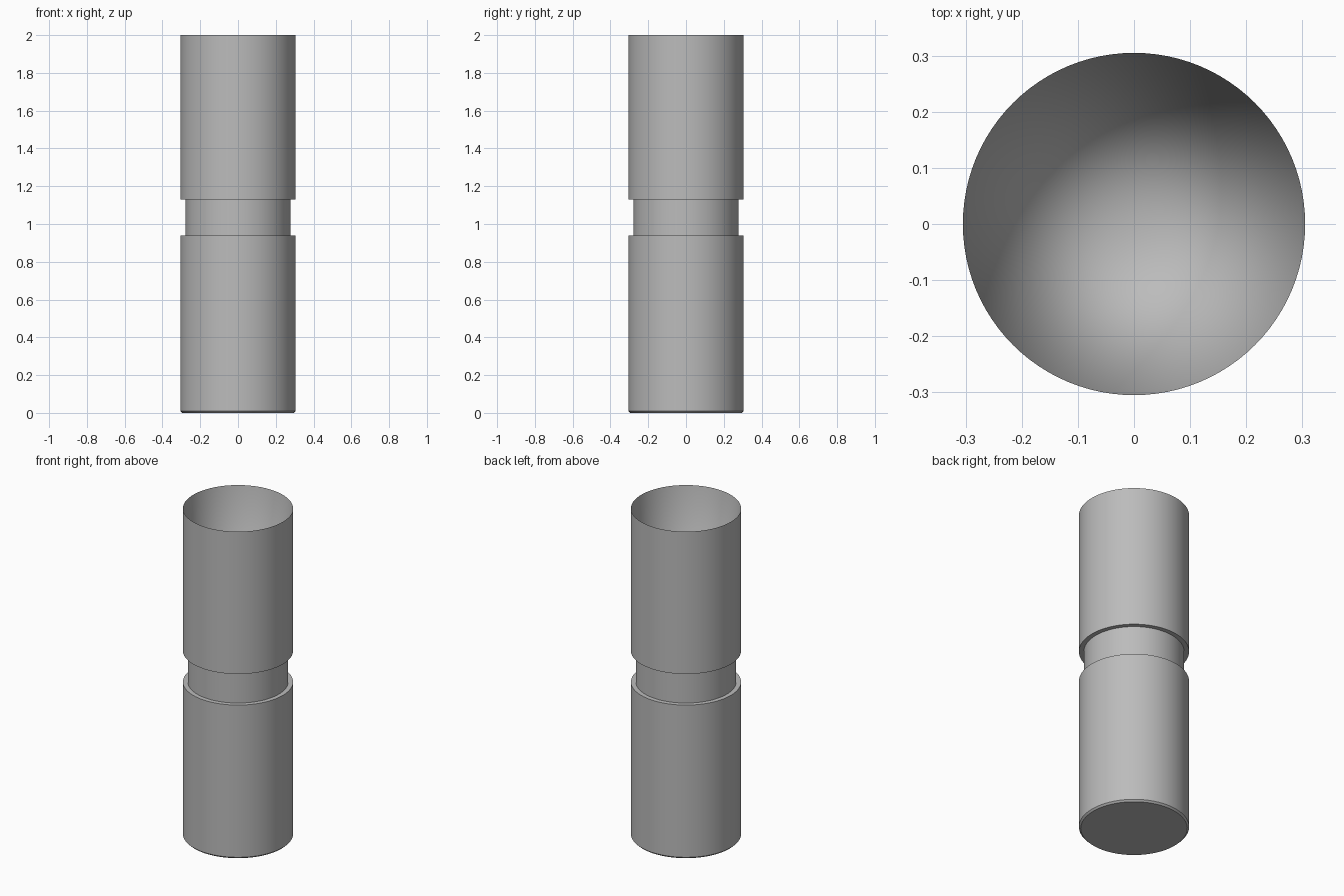
import bpy, bmesh, math

cube = bpy.data.objects.get("Cube")
if cube:
    bpy.data.objects.remove(cube, do_unlink=True)

SEGMENTS = 96
RADIUS, GROOVE_RADIUS, CHAMFER = 0.305, 0.278, 0.01
GROOVE_BOTTOM, GROOVE_TOP, HEIGHT = 0.94, 1.13, 2.0

grey = bpy.data.materials.new("plain_grey")
grey.use_nodes = True
colour = (0.5, 0.5, 0.5, 1.0)
grey.diffuse_color = colour
grey.node_tree.nodes["Principled BSDF"].inputs["Base Color"].default_value = colour


def lathe(name, profile):
    """Spin a radius/height profile about the z axis."""
    bm = bmesh.new()
    verts = [bm.verts.new((r, 0, z)) for r, z in profile]
    edges = [bm.edges.new(pair) for pair in zip(verts, verts[1:])]
    bmesh.ops.spin(bm, geom=verts + edges, cent=(0, 0, 0), axis=(0, 0, 1),
                   angle=math.tau, steps=SEGMENTS, use_duplicate=False)
    bmesh.ops.remove_doubles(bm, verts=bm.verts, dist=0.0001)
    bmesh.ops.recalc_face_normals(bm, faces=bm.faces)
    mesh = bpy.data.meshes.new(name)
    bm.to_mesh(mesh)
    bm.free()
    mesh.materials.append(grey)
    obj = bpy.data.objects.new(name, mesh)
    bpy.context.collection.objects.link(obj)
    bpy.ops.object.select_all(action="DESELECT")
    obj.select_set(True)
    bpy.context.view_layer.objects.active = obj
    bpy.ops.object.shade_smooth_by_angle(angle=math.radians(30))
    return obj


# Grooved sleeve with a chamfered foot and a deep conical bore from the rim
lathe("grooved_sleeve", [
    (0, 0), (RADIUS - CHAMFER, 0), (RADIUS, CHAMFER),
    (RADIUS, GROOVE_BOTTOM), (GROOVE_RADIUS, GROOVE_BOTTOM),
    (GROOVE_RADIUS, GROOVE_TOP), (RADIUS, GROOVE_TOP),
    (RADIUS, HEIGHT), (0, CHAMFER),
])
